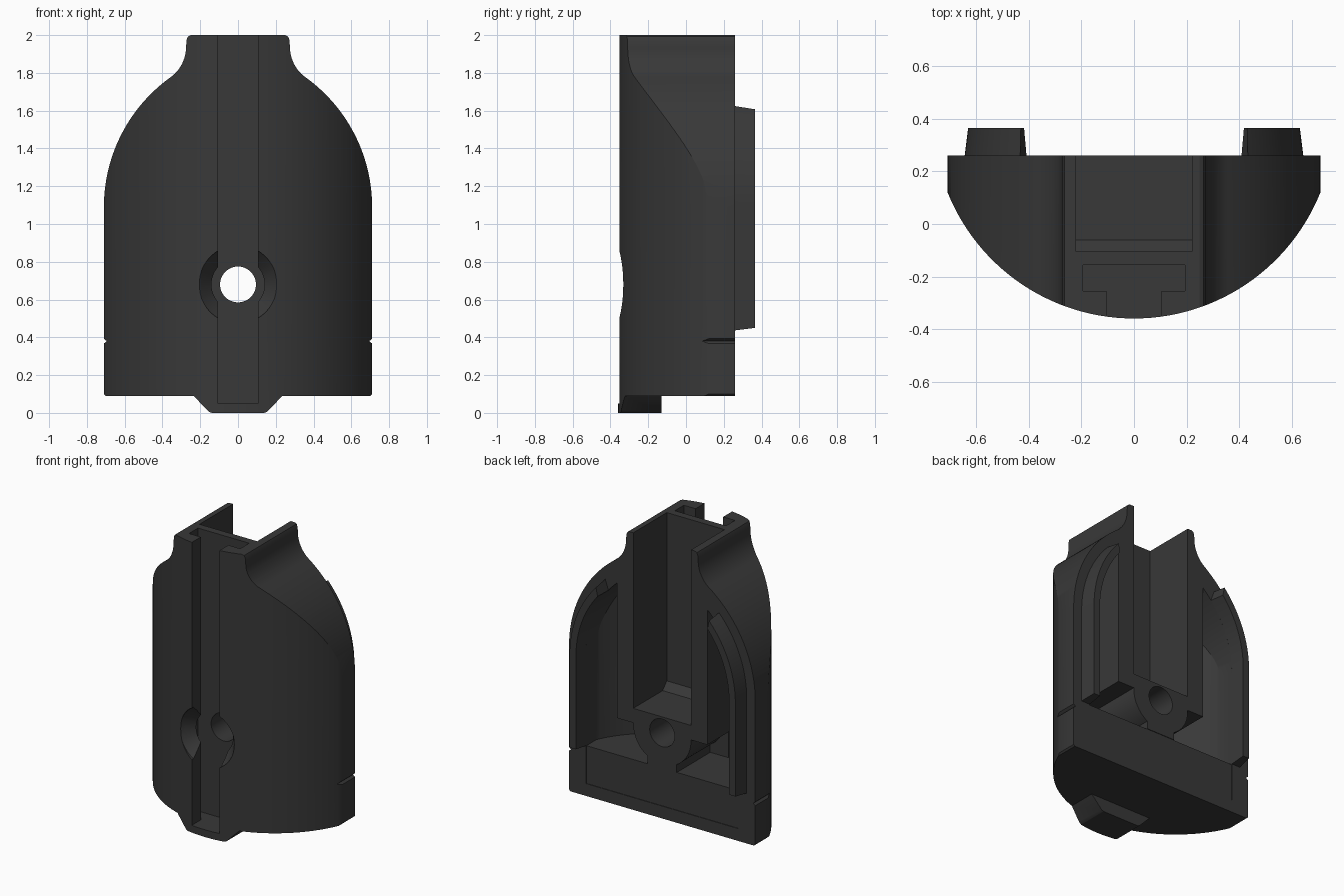
import bpy, bmesh
from math import sin, cos, radians, asin, acos, degrees

if "Cube" in bpy.data.objects:
    bpy.data.objects.remove(bpy.data.objects["Cube"])


def arc(cx, cy, r, a0, a1, n):
    return [(cx + r * cos(radians(a0 + (a1 - a0) * i / n)),
             cy + r * sin(radians(a0 + (a1 - a0) * i / n))) for i in range(n + 1)]


def loft(name, loops):
    """Solid skinned through matching closed loops of 3D points."""
    bm = bmesh.new()
    rows = [[bm.verts.new(p) for p in lp] for lp in loops]
    n = len(rows[0])
    for a, b in zip(rows, rows[1:]):
        for i in range(n):
            j = (i + 1) % n
            bm.faces.new((a[i], a[j], b[j], b[i]))
    bm.faces.new(rows[0][::-1])
    bm.faces.new(rows[-1])
    bmesh.ops.recalc_face_normals(bm, faces=bm.faces)
    me = bpy.data.meshes.new(name)
    bm.to_mesh(me)
    bm.free()
    ob = bpy.data.objects.new(name, me)
    bpy.context.collection.objects.link(ob)
    return ob


def prism_y(name, pts, y0, y1):
    return loft(name, [[(x, y, z) for x, z in pts] for y in (y0, y1)])


def prism_z(name, pts, z0, z1):
    return loft(name, [[(x, y, z) for x, y in pts] for z in (z0, z1)])


def box(name, x, y0, y1, z0, z1, cx=0):
    return prism_z(name, [(cx - x, y0), (cx + x, y0), (cx + x, y1), (cx - x, y1)], z0, z1)


def turned_y(name, z, rings):
    """Round solid along y from (radius, y) rings."""
    return loft(name, [[(px, y, pz) for px, pz in arc(0, z, r, 0, 360, 48)[:-1]]
                       for r, y in rings])


def boolean(ob, other, op):
    m = ob.modifiers.new(op, 'BOOLEAN')
    m.operation, m.object, m.solver = op, other, 'EXACT'
    bpy.context.view_layer.objects.active = ob
    bpy.ops.object.modifier_apply(modifier=m.name)
    bpy.data.objects.remove(other, do_unlink=True)


def mirrored(half):
    return half + [(-x, z) for x, z in half[::-1]]


CX, CZ, R = -0.135, 1.09, 0.845      # shoulder arc
PY, PR = 0.405, 0.765                # plan arc

# outer shell: front outline intersected with curved plan
outline = mirrored([(0.70, 0.09), (0.71, 0.10)]
                   + arc(CX, CZ, R, 0, 54.3, 28)
                   + arc(0.475, 1.938, 0.2, 234.3, 180, 12)[1:]
                   + [(0.272, 1.975), (0.265, 1.993), (0.25, 2.0)])
a = degrees(acos(0.71 / PR))


def plan_solid():
    pts = arc(0, PY, PR, 180 + a, 360 - a, 56) + [(0.712, 0.26), (-0.712, 0.26)]
    return prism_z("plan_tool", pts, -0.1, 2.1)


body = prism_y("shell_body", outline, -0.5, 0.5)
boolean(body, plan_solid(), 'INTERSECT')

# hollow behind the shell
pa = degrees(acos((0.3 - CX) / (R - 0.13)))
hollow = prism_y("hollow", mirrored([(0.58, 0.435)] + arc(CX, CZ, R - 0.13, 0, pa, 24)), -0.5, 0.39)
boolean(hollow, prism_z("hollow_plan", arc(0, PY, PR - 0.13, 180, 360, 48), 0, 2), 'INTERSECT')
boolean(body, hollow, 'DIFFERENCE')

# central column, slot housing, screw boss with web
boolean(body, box("column", 0.345, -0.26, 0.26, 0.69, 1.7), 'UNION')
boolean(body, box("housing", 0.25, -0.27, -0.107, 0.40, 1.69), 'UNION')
boolean(body, turned_y("boss", 0.68, [(0.22, -0.2), (0.22, 0.26)]), 'UNION')
boolean(body, box("boss_web", 0.11, -0.2, 0.2599, 0.41, 0.6), 'UNION')

# foot tab under the front
tab = prism_y("tab", mirrored([(0.14, 0.0), (0.155, 0.007), (0.24, 0.095), (0.24, 0.12)]), -0.5, -0.13)
boolean(tab, plan_solid(), 'INTERSECT')
boolean(body, tab, 'UNION')

# rear channel with sloped floor edge
chan = loft("channel", [[(x, 0.4, 0.79), (x, -0.06, 0.79), (x, -0.105, 0.84),
                         (x, -0.105, 2.2), (x, 0.4, 2.2)] for x in (-0.22, 0.22)])
boolean(body, chan, 'DIFFERENCE')

# front T-slot
tee = mirrored([(0.105, -0.5), (0.105, -0.255), (0.195, -0.255), (0.195, -0.157)])
boolean(body, prism_z("t_slot", tee, 0.05, 2.2), 'DIFFERENCE')

# countersunk screw hole
boolean(body, turned_y("screw_hole", 0.68, [(0.207, -0.5), (0.207, -0.335), (0.095, -0.2), (0.095, 0.5)]),
        'DIFFERENCE')

# shallow panel in the rear of the base
boolean(body, box("panel_recess", 0.58, 0.256, 0.4, 0.175, 0.436), 'DIFFERENCE')

# side notches
for s in (-1, 1):
    notch = prism_y("notch", [(s * 0.695, 0.38), (s * 0.73, 0.35), (s * 0.73, 0.41)], 0.08, 0.4)
    boolean(body, notch, 'DIFFERENCE')

parts = [body]
# tapered locating ribs following the shoulder
for s, side in ((-1, "left"), (1, "right")):
    loops = []
    for y, t in ((0.26, 0.0), (0.365, 0.013)):
        pts = [(0.58 + t * 0.3, 0.437 + t), (0.645 - t, 0.437 + t)]
        pts += arc(CX, CZ, 0.78 - t, 0, 43.2 - t * 60, 24)
        pts += arc(CX, CZ, 0.715 + t * 0.3, 40.4 - t * 60, 0, 24)
        loops.append([(s * x, y, z) for x, z in pts])
    parts.append(loft(side + "_rib", loops))

# dark plastic, smooth curves with crisp edges
mat = bpy.data.materials.new("dark_plastic")
mat.diffuse_color = (0.04, 0.04, 0.04, 1)
mat.use_nodes = True
mat.node_tree.nodes["Principled BSDF"].inputs["Base Color"].default_value = mat.diffuse_color
for ob in parts:
    ob.data.materials.clear()
    ob.data.materials.append(mat)
    bpy.ops.object.select_all(action='DESELECT')
    ob.select_set(True)
    bpy.context.view_layer.objects.active = ob
    bpy.ops.object.shade_smooth_by_angle(angle=radians(25))
